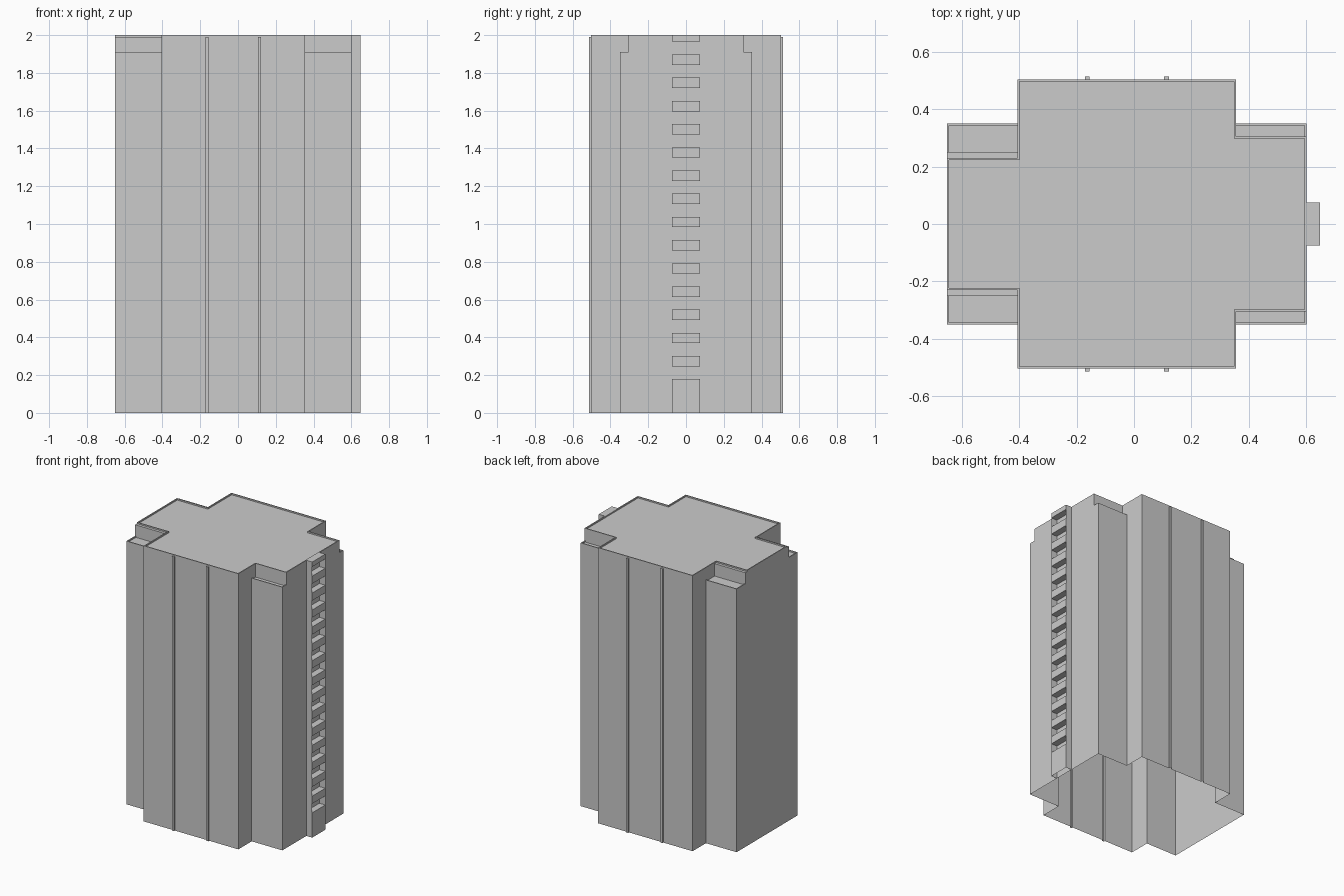
import bpy, bmesh

if "Cube" in bpy.data.objects:
    bpy.data.objects.remove(bpy.data.objects["Cube"])

XL, XR = -0.651, 0.601          # wing ends
CL, CR, CY = -0.405, 0.355, 0.503  # central block
WY = 0.35                       # wing half depth
Z_LOW, Z_MID, Z_TOP = 1.91, 1.99, 2.0
LIP, DEPTH = 0.007, 0.01


def face(bm, pts):
    return bm.faces.new([bm.verts.new(p) for p in pts])


def flat(bm, pts, z):
    face(bm, [(x, y, z) for x, y in pts])


def walls(bm, loop, z0, z1):
    for (ax, ay), (bx, by) in zip(loop, loop[1:] + loop[:1]):
        face(bm, [(ax, ay, z0), (bx, by, z0), (bx, by, z1), (ax, ay, z1)])


def mirror(half):
    return half + [(x, -y) for x, y in reversed(half)]


def rect(x0, x1, y0, y1):
    return [(x0, y0), (x1, y0), (x1, y1), (x0, y1)]


def finish(bm, name, tidy=True):
    if tidy:
        bmesh.ops.remove_doubles(bm, verts=bm.verts[:], dist=1e-5)
        bmesh.ops.recalc_face_normals(bm, faces=bm.faces[:])
    mesh = bpy.data.meshes.new(name)
    bm.to_mesh(mesh)
    bm.free()
    obj = bpy.data.objects.new(name, mesh)
    bpy.context.collection.objects.link(obj)
    return obj


# Thin vertical ribs on the long facades
RIB_X, RIB_W, RIB_Y = (-0.163, 0.113), 0.008, 0.514
ribs = []
for x in RIB_X:
    ribs += [(x - RIB_W, CY), (x - RIB_W, RIB_Y), (x + RIB_W, RIB_Y), (x + RIB_W, CY)]


def roof_outline(d):
    return mirror([(XL + d, 0.23 - d), (CL + d, 0.23 - d), (CL + d, CY - d),
                   (CR - d, CY - d), (CR - d, 0.305 - d), (XR - d, 0.305 - d)])


# Tower shell in three tiers, open underneath
bm = bmesh.new()
lower = mirror([(XL, 0.25), (XL, WY), (CL, WY), (CL, CY)] + ribs +
               [(CR, CY), (CR, WY), (XR, WY), (XR, 0.305)])
middle = mirror([(XL, 0.23), (XL, 0.25), (CL, 0.25), (CL, WY), (CL, CY)] + ribs +
                [(CR, CY), (CR, WY), (CR, 0.305), (XR, 0.305)])
top, inner = roof_outline(0), roof_outline(LIP)
walls(bm, lower, 0, Z_LOW)
walls(bm, middle, Z_LOW, Z_MID)
walls(bm, top, Z_MID, Z_TOP)

# Main roof with parapet lip
n = len(top)
for i in range(n):
    j = (i + 1) % n
    flat(bm, [top[i], top[j], inner[j], inner[i]], Z_TOP)
walls(bm, inner, Z_TOP - DEPTH, Z_TOP)
flat(bm, inner, Z_TOP - DEPTH)

for s in (1, -1):
    # Rib caps and the ledges beside the left wing roof
    for x in RIB_X:
        flat(bm, rect(x - RIB_W, x + RIB_W, s * CY, s * RIB_Y), Z_MID)
    flat(bm, rect(XL, CL, s * 0.23, s * 0.25), Z_MID)
    # Lowered corner roofs with an outer lip
    for x0, x1, yi in ((CL, XL, 0.25), (CR, XR, 0.305)):
        xd = x1 - LIP if x1 > x0 else x1 + LIP
        yi, yo, yd = s * yi, s * WY, s * (WY - LIP)
        flat(bm, [(x0, yo), (x1, yo), (x1, yi), (xd, yi), (xd, yd), (x0, yd)], Z_LOW)
        well = rect(x0, xd, yi, yd)
        walls(bm, well, Z_LOW - DEPTH, Z_LOW)
        flat(bm, well, Z_LOW - DEPTH)
finish(bm, "tower_shell")

# Balcony bay on the right: thin cheeks with stacked floor bands
bm = bmesh.new()
BX, BY = 0.648, 0.075
face(bm, [(XR, -BY, 0), (BX, -BY, 0), (BX, -BY, 2), (XR, -BY, 2)])
face(bm, [(BX, BY, 0), (XR, BY, 0), (XR, BY, 2), (BX, BY, 2)])
bands = [(0, 0.18)]
for k in range(15):
    z = 0.246 + 0.1228 * k
    bands.append((z, min(z + 0.055, Z_TOP)))
for z0, z1 in bands:
    face(bm, [(BX, -BY, z0), (BX, BY, z0), (BX, BY, z1), (BX, -BY, z1)])
    flat(bm, rect(XR, BX, -BY, BY), z1)
    if z0 > 0:
        flat(bm, rect(XR, BX, -BY, BY)[::-1], z0)
finish(bm, "balcony_bay", tidy=False)
